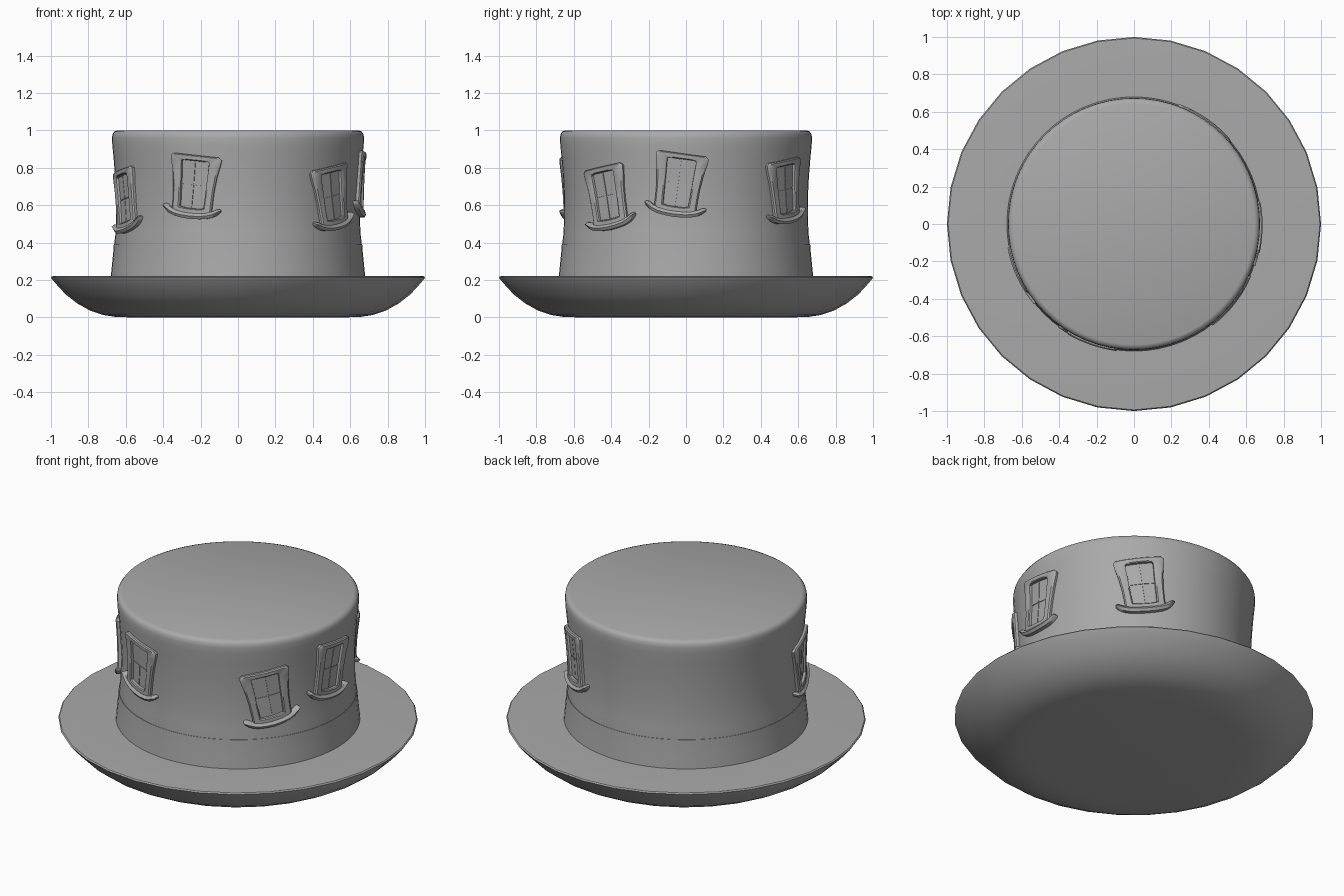
import bpy, bmesh, math

if "Cube" in bpy.data.objects:
    bpy.data.objects.remove(bpy.data.objects["Cube"])

felt = bpy.data.materials.new("grey felt")
felt.diffuse_color = (0.4, 0.4, 0.4, 1)
felt.use_nodes = True
felt.node_tree.nodes["Principled BSDF"].inputs["Base Color"].default_value = felt.diffuse_color

# Crown profile (radius, height), shared by the crown and the badges wrapped on it
CROWN = [(0.664, 0.20), (0.662, 0.39), (0.655, 0.45), (0.651, 0.55), (0.652, 0.65), (0.657, 0.75),
         (0.665, 0.85), (0.672, 0.92), (0.674, 0.96), (0.671, 0.98), (0.661, 0.994), (0.645, 1.0)]


def crown_radius(z):
    for (r0, z0), (r1, z1) in zip(CROWN, CROWN[1:]):
        if z0 <= z <= z1:
            return r0 + (r1 - r0) * (z - z0) / (z1 - z0)
    return CROWN[0][0]


def make_object(name, bm, angle=35):
    bmesh.ops.remove_doubles(bm, verts=bm.verts, dist=0.00001)
    bmesh.ops.recalc_face_normals(bm, faces=bm.faces)
    mesh = bpy.data.meshes.new(name)
    bm.to_mesh(mesh)
    bm.free()
    mesh.materials.append(felt)
    obj = bpy.data.objects.new(name, mesh)
    bpy.context.collection.objects.link(obj)
    bpy.ops.object.select_all(action='DESELECT')
    obj.select_set(True)
    bpy.context.view_layer.objects.active = obj
    bpy.ops.object.shade_smooth_by_angle(angle=math.radians(angle))
    return obj


def loft(bm, rings, closed=True, loop=False):
    """Join equal-length rings of points with quads."""
    rows = [[bm.verts.new(p) for p in ring] for ring in rings]
    pairs = list(zip(rows, rows[1:])) + ([(rows[-1], rows[0])] if loop else [])
    n = len(rows[0])
    for a, b in pairs:
        for i in range(n if closed else n - 1):
            j = (i + 1) % n
            bm.faces.new((a[i], a[j], b[j], b[i]))
    return rows


def lathe(name, profile, sides, cap_start=False, cap_end=False, loop=False):
    bm = bmesh.new()
    turns = [2 * math.pi * i / sides for i in range(sides)]
    rows = loft(bm, [[(r * math.cos(t), r * math.sin(t), z) for t in turns] for r, z in profile], loop=loop)
    if cap_start:
        bm.faces.new(rows[0])
    if cap_end:
        bm.faces.new(rows[-1])
    return make_object(name, bm)


# Dished brim, crown and hat band
lathe("brim", [(0.55, 0), (0.65, 0.002), (0.72, 0.013), (0.79, 0.036), (0.86, 0.075), (0.92, 0.122),
               (0.965, 0.17), (0.995, 0.205), (1.0, 0.213), (0.994, 0.22), (0.98, 0.221), (0.6, 0.221)],
      32, cap_start=True, cap_end=True)
lathe("crown", CROWN, 64, cap_start=True, cap_end=True)
lathe("hat_band", [(0.64, 0.21), (0.681, 0.21), (0.674, 0.28), (0.667, 0.35), (0.664, 0.392), (0.64, 0.394)],
      64, loop=True)

# Badge outlines, right half from top centre to bottom centre
OUTER = [(0, .168), (.07, .168), (.125, .168), (.142, .155), (.138, .125), (.124, .06),
         (.115, -.02), (.112, -.09), (.112, -.14), (.06, -.15), (0, -.152)]
INNER = [(0, .138), (.04, .138), (.07, .138), (.077, .132), (.077, .11), (.074, .06),
         (.071, -.02), (.069, -.07), (.067, -.112), (.04, -.117), (0, -.118)]
# Badge brim stations: (across, upper edge, lower edge)
BRIM = [(0, -.143, -.174), (.05, -.141, -.171), (.09, -.134, -.165), (.12, -.122, -.155),
        (.14, -.11, -.143), (.154, -.106, -.13), (.162, -.112, -.12)]


def mirrored(half):
    return half + [(-u, v) for u, v in half[-2:0:-1]]


def blend(a, b, t):
    return [(p[0] + (q[0] - p[0]) * t, p[1] + (q[1] - p[1]) * t) for p, q in zip(a, b)]


def badge(label, azimuth, height, tilt):
    a, c, s = math.radians(azimuth), math.cos(math.radians(tilt)), math.sin(math.radians(tilt))

    def wrap(u, v, d):
        """Tilt a flat point, then lay it on the crown at depth d."""
        u, v = u * c - v * s, u * s + v * c
        r = crown_radius(height + v)
        t = a + u / r
        return ((r + d) * math.cos(t), (r + d) * math.sin(t), height + v)

    # Raised frame with an open centre
    out, inn = mirrored(OUTER), mirrored(INNER)
    layers = [(0, -.015), (0, .014), (.18, .021), (.85, .021), (1, .016), (1, -.015)]
    bm = bmesh.new()
    loft(bm, [[wrap(u, v, d) for u, v in blend(out, inn, t)] for t, d in layers], loop=True)
    make_object("badge_frame_" + label, bm)

    # Curled badge brim
    stations = [(-u, hi, lo) for u, hi, lo in BRIM[:0:-1]] + BRIM
    bm = bmesh.new()
    rows = loft(bm, [[wrap(u, hi, -.015), wrap(u, hi, .022), wrap(u, (hi + lo) / 2, .034),
                      wrap(u, lo, .024), wrap(u, lo, -.015)] for u, hi, lo in stations])
    bm.faces.new(rows[0])
    bm.faces.new(rows[-1])
    make_object("badge_brim_" + label, bm, 50)

    # Four thin panes inside the frame
    bm = bmesh.new()
    for side in (-1, 1):
        for v0, v1, w0, w1 in ((-.112, .008, .065, .07), (.012, .135, .07, .074)):
            corners = [(.002 * side, v0), (w0 * side, v0), (w1 * side, v1), (.002 * side, v1)]
            rows = loft(bm, [[wrap(u, v, d) for u, v in corners] for d in (-.004, .004)])
            bm.faces.new(rows[0])
            bm.faces.new(rows[1])
    make_object("badge_panes_" + label, bm)


# Five badges scattered around the crown: azimuth, height, tilt
for label, azimuth, height, tilt in (("front", 249, .70, -6), ("front_right", -40, .64, 10),
                                     ("right", -3.5, .71, -8), ("back_right", 54, .675, 8),
                                     ("left", 203, .625, 9)):
    badge(label, azimuth, height, tilt)
